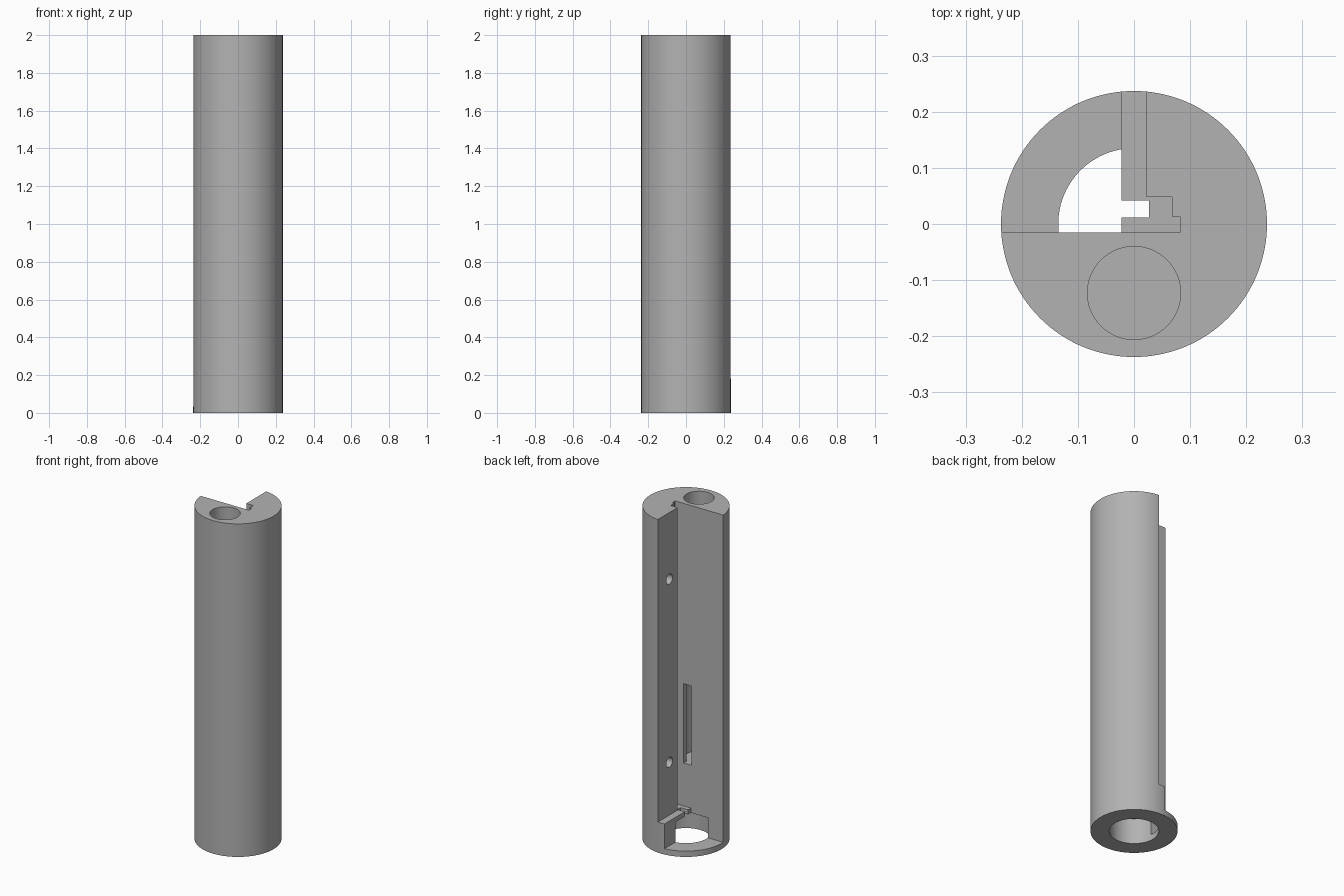
import bpy, bmesh, math
from mathutils import Matrix, Vector

if "Cube" in bpy.data.objects:
    bpy.data.objects.remove(bpy.data.objects["Cube"])

R, H = 0.237, 2.0
FLANGE, BORE_TOP, SHELF = 0.035, 0.155, 0.183   # key heights
WALL_Y, RIB_X = -0.015, 0.022                   # walls of the open quadrant

grey = bpy.data.materials.new("mid grey")
grey.diffuse_color = (0.45, 0.45, 0.45, 1)
grey.use_nodes = True
grey.node_tree.nodes["Principled BSDF"].inputs["Base Color"].default_value = grey.diffuse_color


def prism(name, points, z0, z1):
    """Extrude a flat outline from z0 up to z1."""
    bm = bmesh.new()
    face = bm.faces.new([bm.verts.new((x, y, z0)) for x, y in points])
    top = bmesh.ops.extrude_face_region(bm, geom=[face])["geom"]
    bmesh.ops.translate(bm, vec=(0, 0, z1 - z0),
                        verts=[v for v in top if isinstance(v, bmesh.types.BMVert)])
    bmesh.ops.recalc_face_normals(bm, faces=bm.faces)
    mesh = bpy.data.meshes.new(name)
    bm.to_mesh(mesh)
    bm.free()
    mesh.materials.append(grey)
    obj = bpy.data.objects.new(name, mesh)
    bpy.context.collection.objects.link(obj)
    return obj


def circle(r, n, cx=0, cy=0):
    return [(cx + r * math.cos(math.tau * i / n), cy + r * math.sin(math.tau * i / n))
            for i in range(n)]


def box(x0, x1, y0, y1):
    return [(x0, y0), (x1, y0), (x1, y1), (x0, y1)]


def cut(target, cutter):
    """Subtract the cutter and discard it."""
    mod = target.modifiers.new("cut", "BOOLEAN")
    mod.operation, mod.solver, mod.object = "DIFFERENCE", "EXACT", cutter
    bpy.context.view_layer.objects.active = target
    bpy.ops.object.modifier_apply(modifier=mod.name)
    bpy.data.objects.remove(cutter)


body = prism("cylinder_body", circle(R, 128), 0, H)

# open quadrant with stepped undercut in the corner
cut(body, prism("upper_opening", [
    (-0.4, WALL_Y), (0.082, WALL_Y), (0.082, 0.013), (0.068, 0.013),
    (0.068, 0.048), (RIB_X, 0.048), (RIB_X, 0.4), (-0.4, 0.4)], SHELF, H + 0.1))
# narrower opening below the shelf, down to the base ring
cut(body, prism("lower_opening", box(-0.4, -RIB_X, WALL_Y, 0.4), FLANGE, SHELF + 0.05))
# bore in the base
cut(body, prism("base_bore", circle(0.135, 96), -0.1, BORE_TOP))
# small notch through the shelf
cut(body, prism("shelf_notch", box(-0.05, 0.027, 0.012, 0.042), 0.1, SHELF + 0.05))
# deep round hole from the top, with a window in the wall
cut(body, prism("long_hole", circle(0.083, 64, 0, -0.123), 0.44, H + 0.1))
cut(body, prism("wall_window", box(-0.027, 0.027, -0.09, 0.005), 0.441, 0.917))
# two blind screw holes in the rib wall
for z in (0.5, 1.6):
    hole = prism("screw_hole", circle(0.03, 32), 0, 0.12)
    hole.data.transform(Matrix.Translation(Vector((0, 0.126, z)))
                        @ Matrix.Rotation(math.pi / 2, 4, "Y"))
    cut(body, hole)

# smooth round walls, sharp edges
bpy.ops.object.select_all(action="DESELECT")
body.select_set(True)
bpy.context.view_layer.objects.active = body
bpy.ops.object.shade_smooth_by_angle(angle=math.radians(25))
